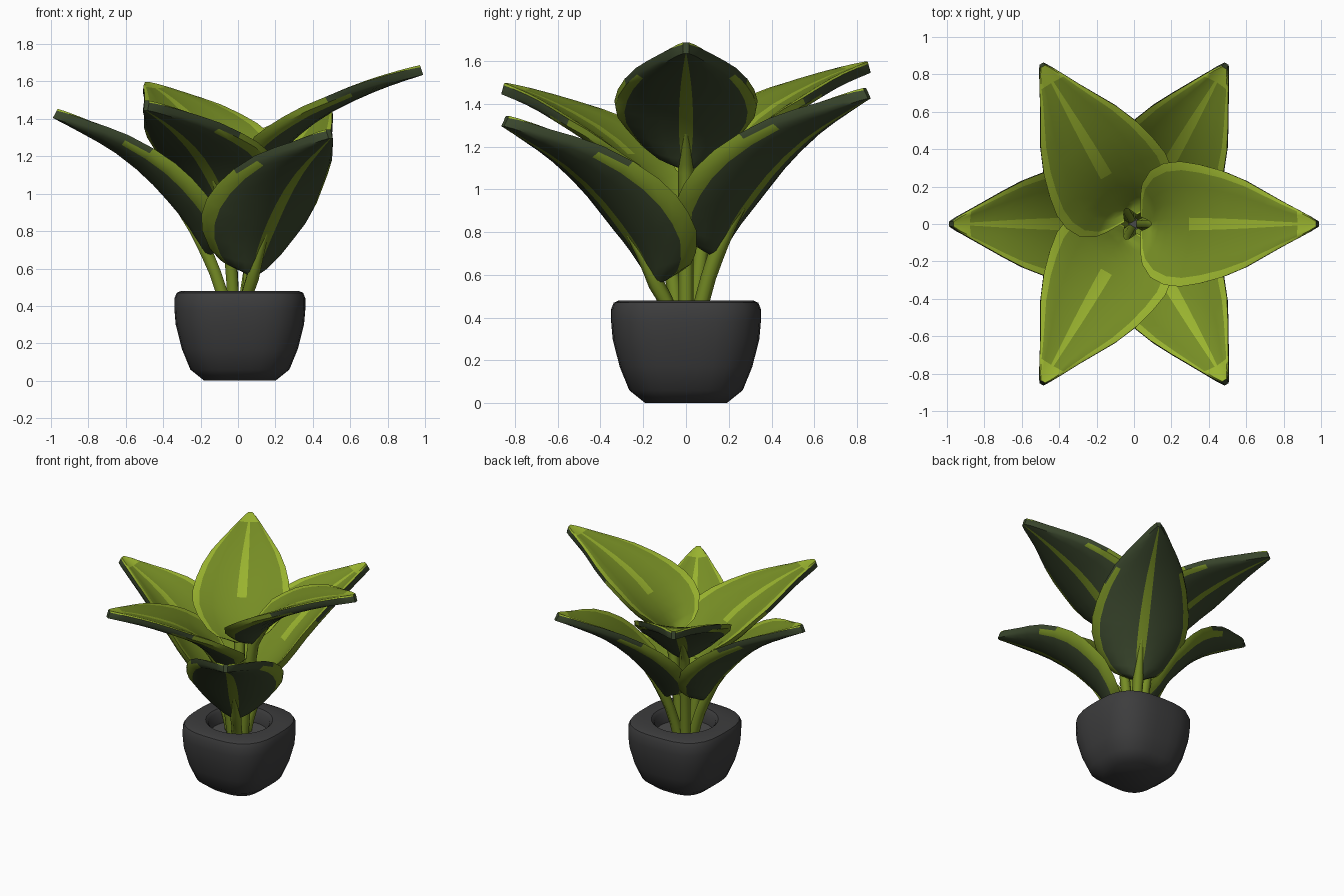
import bpy, bmesh, math
from mathutils import Vector

if "Cube" in bpy.data.objects:
    bpy.data.objects.remove(bpy.data.objects["Cube"])


def material(name, rgb):
    m = bpy.data.materials.new(name)
    m.diffuse_color = (*rgb, 1)
    m.use_nodes = True
    m.node_tree.nodes["Principled BSDF"].inputs["Base Color"].default_value = m.diffuse_color
    return m


LIME = material("lime green", (0.32, 0.45, 0.028))
OLIVE = material("olive green", (0.18, 0.265, 0.018))
DARK = material("dark leaf green", (0.042, 0.062, 0.026))
GREY = material("pot grey", (0.046, 0.046, 0.047))
SOIL = material("soil grey", (0.07, 0.07, 0.068))


def finish(name, bm, mats, angle=40):
    bmesh.ops.recalc_face_normals(bm, faces=bm.faces)
    me = bpy.data.meshes.new(name)
    bm.to_mesh(me)
    bm.free()
    for m in mats:
        me.materials.append(m)
    ob = bpy.data.objects.new(name, me)
    bpy.context.collection.objects.link(ob)
    bpy.ops.object.select_all(action='DESELECT')
    ob.select_set(True)
    bpy.context.view_layer.objects.active = ob
    bpy.ops.object.shade_smooth_by_angle(angle=math.radians(angle))
    return ob


def sample(pts, t):
    """Smooth (Catmull-Rom) point on a list of 2D points, t in 0..1."""
    n = len(pts) - 1
    i = min(int(t * n), n - 1)
    f = t * n - i
    p = [Vector(pts[max(0, min(n, i + k))]) for k in (-1, 0, 1, 2)]
    return 0.5 * (2 * p[1] + (p[2] - p[0]) * f + (2 * p[0] - 5 * p[1] + 4 * p[2] - p[3]) * f ** 2
                  + (3 * p[1] - p[0] - 3 * p[2] + p[3]) * f ** 3)


def lookup(table, t):
    for (a, va), (b, vb) in zip(table, table[1:]):
        if t <= b:
            return va + (vb - va) * (t - a) / (b - a)
    return table[-1][1]


# Pot: rounded-square rings, circular hole with soil
def pot():
    bm = bmesh.new()
    N = 32
    rings = [(.19, 0, 3), (.265, .06, 3), (.31, .17, 3), (.343, .3, 3), (.35, .38, 3),
             (.35, .44, 3), (.338, .47, 3), (.315, .48, 3), (.23, .48, 2), (.21, .46, 2), (.2, .38, 2)]
    loops = []
    for r, z, n in rings:
        ring = []
        for k in range(N):
            a = 2 * math.pi * k / N
            c, s = math.cos(a), math.sin(a)
            d = r / (abs(c) ** n + abs(s) ** n) ** (1 / n)
            ring.append(bm.verts.new((0.01 + d * c, d * s, z)))
        loops.append(ring)
    for a, b in zip(loops, loops[1:]):
        for k in range(N):
            bm.faces.new((a[k], a[(k + 1) % N], b[(k + 1) % N], b[k]))
    bm.faces.new(loops[0])
    soil = bm.faces.new(loops[-1])
    soil.material_index = 1
    finish("pot", bm, [GREY, SOIL])


# Leaf half width along its length
WIDTH = [(0, .04), (.05, .15), (.1, .215), (.18, .285), (.27, .325), (.36, .335),
         (.5, .31), (.66, .235), (.83, .125), (.95, .045), (1, .015)]
ROWS = [0, .05, .1, .18, .27, .36, .45, .55, .66, .75, .83, .9, .95, 1]
COLS = [-1, -.86, -.6, -.35, -.1, .1, .35, .6, .86, 1]
# Midrib undersides as (distance from centre, height)
HIGH = [(.14, 1.08), (.21, 1.19), (.31, 1.295), (.46, 1.41), (.63, 1.5), (.81, 1.575), (.99, 1.635)]
LOW = [(.17, .66), (.25, .80), (.36, .94), (.50, 1.09), (.66, 1.22), (.83, 1.32), (.99, 1.405)]


def leaf(angle, spine, dz, cup, thick, label):
    a = math.radians(angle)
    out, side = Vector((math.cos(a), math.sin(a), 0)), Vector((-math.sin(a), math.cos(a), 0))
    bm = bmesh.new()
    top, bot = [], []
    for t in ROWS:
        p = sample(spine, t)
        d = (sample(spine, min(1, t + .02)) - sample(spine, max(0, t - .02))).normalized()
        base = out * p.x + Vector((0, 0, p.y + dz))
        nrm = out * -d.y + Vector((0, 0, d.x))
        w, lift = lookup(WIDTH, t), lookup(cup, t)
        under, over = [], []
        for u in COLS:
            v = base + side * (u * w) + nrm * (lift * u * u)
            rim = .2 if abs(u) == 1 else 0      # slightly chamfered rim
            inset = side * (-u * rim * .06)
            under.append(bm.verts.new(v + nrm * (thick * rim) + inset * .4))
            over.append(bm.verts.new(v + nrm * (thick * (1 - rim))))
        bot.append(under)
        top.append(over)

    def quad(vs, m):
        bm.faces.new(vs).material_index = m

    nr, nc = len(ROWS) - 1, len(COLS) - 1
    for i in range(nr):
        t = (ROWS[i] + ROWS[i + 1]) / 2
        for j in range(nc):
            u = abs(COLS[j] + COLS[j + 1]) / 2
            # top: lime rim, tip and outer midrib, olive panels
            m_top = 0 if u > .86 or t > .88 or (u < .1 and t > .4) else 1
            # underside: olive rim and midrib, dark panels
            m_bot = 1 if u < .1 or (u > .86 and t < .7) else 2
            quad((top[i][j], top[i][j + 1], top[i + 1][j + 1], top[i + 1][j]), m_top)
            quad((bot[i][j], bot[i + 1][j], bot[i + 1][j + 1], bot[i][j + 1]), m_bot)
        for j in (0, nc):
            quad((top[i][j], top[i + 1][j], bot[i + 1][j], bot[i][j]), 2 if t > .55 else 1)
    for i, m in ((0, 1), (nr, 2)):
        for j in range(nc):
            quad((top[i][j], bot[i][j], bot[i][j + 1], top[i][j + 1]), m)
    finish(label + "_leaf", bm, [LIME, OLIVE, DARK], 45)

    # Stem: tapered six-sided tube from the soil onto the leaf underside
    b0 = Vector(spine[0]) + Vector((0, dz))
    start = Vector((.07 if spine is LOW else .055, .36))
    pts = [start, start.lerp(b0, .35) - Vector((.008, 0)), start.lerp(b0, .7) - Vector((.008, 0)), b0]
    pts += [sample(spine, t) + Vector((0, dz)) for t in (.08, .17, .3)]
    radii = [.036, .036, .036, .038, .034, .026, .008]
    bm = bmesh.new()
    rings = []
    for k, (p, r) in enumerate(zip(pts, radii)):
        d = (pts[min(k + 1, len(pts) - 1)] - pts[max(k - 1, 0)]).normalized()
        nrm = out * -d.y + Vector((0, 0, d.x))
        c = out * p.x + Vector((0.0, 0, p.y)) + nrm * .012
        rings.append([bm.verts.new(c + side * (r * math.cos(q)) + nrm * (r * math.sin(q)))
                      for q in (math.pi * s / 3 for s in range(6))])
    for r0, r1 in zip(rings, rings[1:]):
        for s in range(6):
            bm.faces.new((r0[s], r0[(s + 1) % 6], r1[(s + 1) % 6], r1[s]))
    bm.faces.new(rings[0])
    bm.faces.new(rings[-1])
    finish(label + "_stem", bm, [OLIVE], 65)


pot()
HIGH_CUP = [(0, .08), (.15, .13), (.35, .09), (.55, .045), (.8, .02), (1, 0)]
LOW_CUP = [(0, .08), (.15, .14), (.4, .135), (.6, .09), (.8, .04), (1, 0)]
# Three upper and three lower leaves, each set stepping down
for ang, dz, label in ((0, 0, "upper_right"), (120, -.09, "upper_back"), (240, -.19, "upper_front")):
    leaf(ang, HIGH, dz, HIGH_CUP, .055, label)
for ang, dz, label in ((60, .02, "lower_back"), (180, 0, "lower_left"), (300, -.11, "lower_front")):
    leaf(ang, LOW, dz, LOW_CUP, .055, label)
